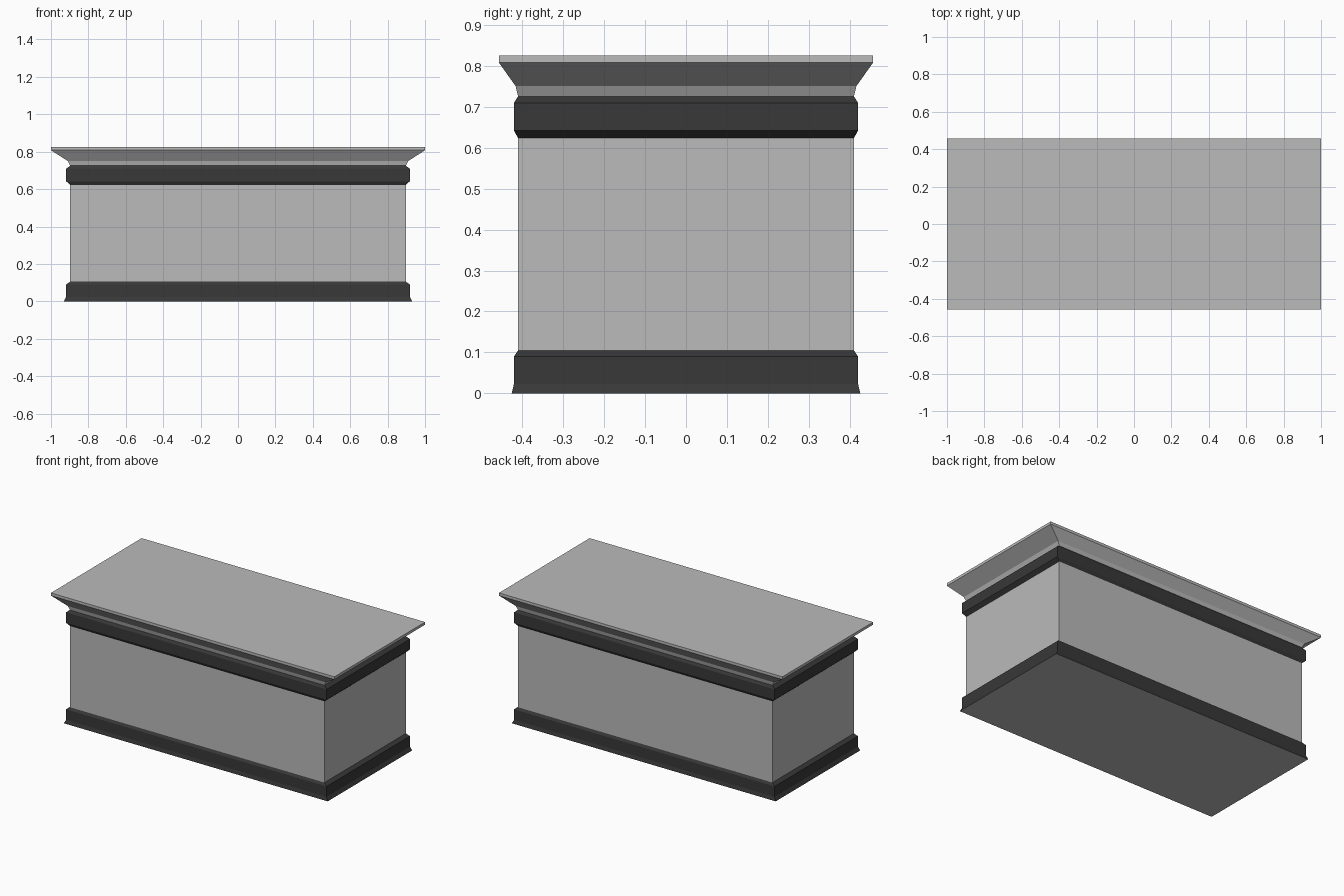
import bpy
import bmesh

cube = bpy.data.objects.get("Cube")
if cube:
    bpy.data.objects.remove(cube, do_unlink=True)

DEPTH = 0.457  # depth of every section relative to its width


def make_material(name, value):
    mat = bpy.data.materials.new(name)
    colour = (value, value, value, 1)
    mat.use_nodes = True
    mat.diffuse_color = colour
    mat.node_tree.nodes["Principled BSDF"].inputs["Base Color"].default_value = colour
    return mat


light_grey = make_material("light_grey", 0.495)
dark_grey = make_material("dark_grey", 0.04)


def stack(name, profile, materials, bottom=False, top=False):
    """Rectangular sections (half width, height) joined by flat sides."""
    bm = bmesh.new()
    corners = [(-1, -1), (1, -1), (1, 1), (-1, 1)]
    rings = [[bm.verts.new((sx * w, sy * w * DEPTH, z)) for sx, sy in corners]
             for w, z in profile]
    for low, high in zip(rings, rings[1:]):
        for i in range(4):
            j = (i + 1) % 4
            bm.faces.new((low[i], low[j], high[j], high[i]))
    if bottom:
        # The underside takes the last material of the part
        bm.faces.new(rings[0][::-1]).material_index = len(materials) - 1
    if top:
        bm.faces.new(rings[-1])
    mesh = bpy.data.meshes.new(name)
    bm.to_mesh(mesh)
    bm.free()
    for mat in materials:
        mesh.materials.append(mat)
    obj = bpy.data.objects.new(name, mesh)
    bpy.context.collection.objects.link(obj)
    return obj


# Flared plinth with a chamfered upper edge and a light underside
stack("base_moulding", [(0.931, 0), (0.919, 0.023), (0.919, 0.09), (0.897, 0.105)],
      [dark_grey, light_grey], bottom=True)

# Plain main block
stack("body", [(0.897, 0.105), (0.897, 0.623)], [light_grey])

# Chamfered band under the cornice
stack("upper_band", [(0.897, 0.623), (0.919, 0.642), (0.919, 0.709), (0.897, 0.725)],
      [dark_grey])

# Spreading cornice with a thin flat slab edge
stack("cornice", [(0.897, 0.725), (0.91, 0.75), (1, 0.808), (1, 0.825)],
      [light_grey], top=True)
